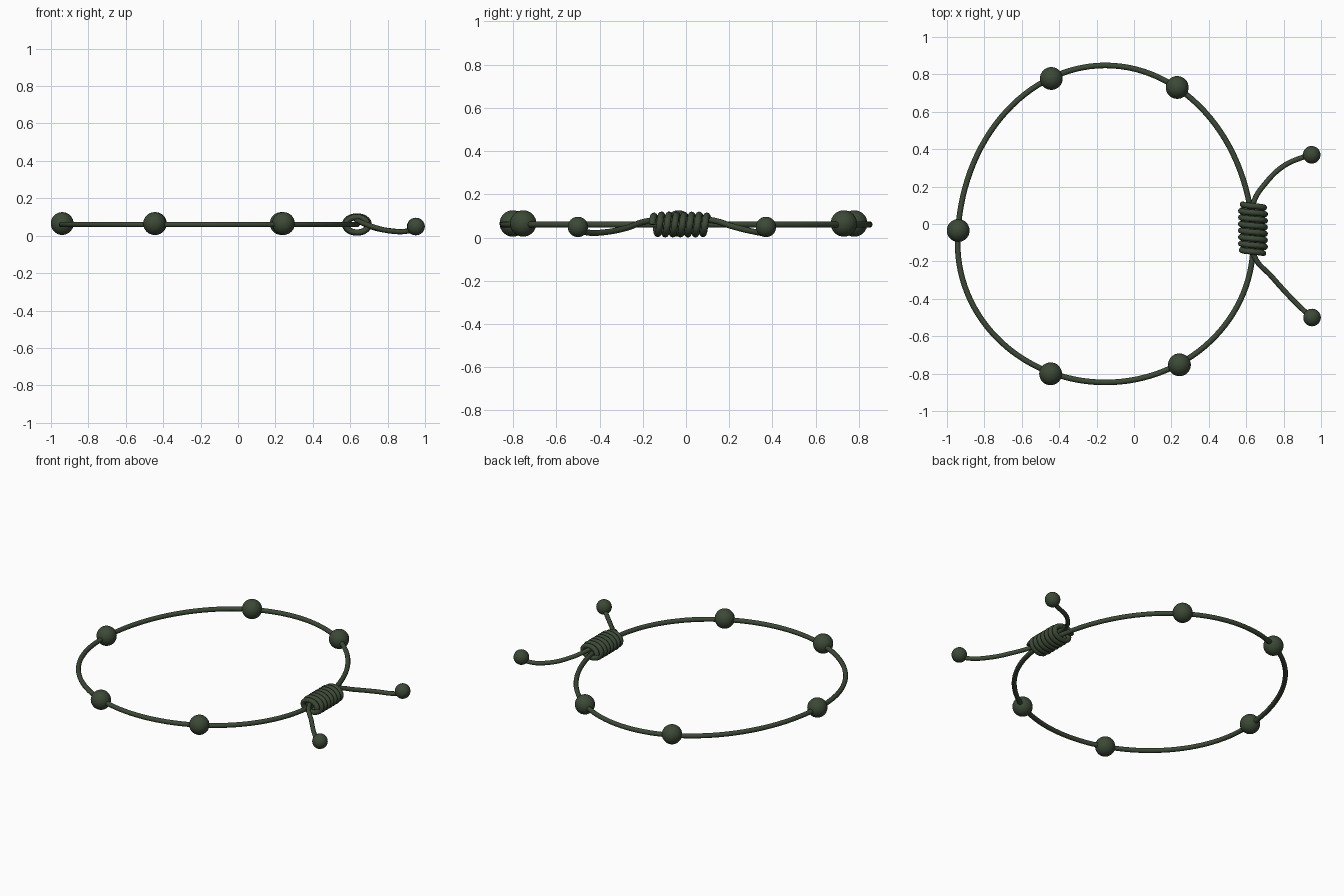
import bpy, math

if "Cube" in bpy.data.objects:
    bpy.data.objects.remove(bpy.data.objects["Cube"])

green = bpy.data.materials.new("dark_green")
green.diffuse_color = (0.045, 0.066, 0.037, 1)
green.use_nodes = True
green.node_tree.nodes["Principled BSDF"].inputs["Base Color"].default_value = green.diffuse_color


def cord(name, points, radius, kind="BEZIER", cyclic=False, res=10):
    """Round cord swept along a list of points, turned into a smooth mesh."""
    cu = bpy.data.curves.new(name, "CURVE")
    cu.dimensions = "3D"
    cu.bevel_depth = radius
    cu.bevel_resolution = 3
    cu.use_fill_caps = True
    cu.resolution_u = res
    s = cu.splines.new(kind)
    if kind == "BEZIER":
        s.bezier_points.add(len(points) - 1)
        for bp, p in zip(s.bezier_points, points):
            bp.co = p
            bp.handle_left_type = bp.handle_right_type = "AUTO"
    else:
        s.points.add(len(points) - 1)
        for sp, p in zip(s.points, points):
            sp.co = (*p, 1)
    s.use_cyclic_u = cyclic
    ob = bpy.data.objects.new(name, cu)
    bpy.context.collection.objects.link(ob)
    bpy.ops.object.select_all(action="DESELECT")
    ob.select_set(True)
    bpy.context.view_layer.objects.active = ob
    bpy.ops.object.convert(target="MESH")
    ob = bpy.context.object
    ob.name = name
    ob.data.materials.clear()
    ob.data.materials.append(green)
    bpy.ops.object.shade_smooth_by_angle(angle=math.radians(50))


def bead(name, loc, radius):
    bpy.ops.mesh.primitive_uv_sphere_add(segments=32, ring_count=16, radius=radius, location=loc)
    ob = bpy.context.object
    ob.name = name
    ob.data.materials.append(green)
    bpy.ops.object.shade_smooth()


# Main egg-shaped loop: two half ellipses, the back one longer
ring = []
for i in range(120):
    a = 2 * math.pi * i / 120
    depth = 0.953 if math.sin(a) > 0 else 0.742
    ring.append((-0.153 + 0.79 * math.cos(a), -0.105 + depth * math.sin(a), 0.06))
cord("loop_cord", ring, 0.015, kind="POLY", cyclic=True)

# Beads threaded on the loop
for i, (x, y) in enumerate([(0.231, 0.73), (-0.442, 0.778), (-0.94, -0.035),
                            (-0.446, -0.801), (0.243, -0.753)]):
    bead(f"loop_bead_{i + 1}", (x, y, 0.065), 0.061)

# Wrapped sliding knot: a flattened helix, slightly tighter at both ends
turns, steps = 7.5, 32
n = int(turns * steps)
coil = []
for i in range(n + 1):
    a = 2 * math.pi * i / steps
    tight = 0.86 + 0.14 * min(1, min(i, n - i) / steps)
    coil.append((0.636 + 0.064 * tight * math.cos(a), -0.157 + 0.262 * i / n,
                 0.06 + 0.044 * tight * math.sin(a)))
cord("knot_coil", coil, 0.016, kind="POLY")

# Loose tails leaving the knot, each ending in a small bead
tails = {
    "back": [(0.636, 0.0, 0.083), (0.64, 0.115, 0.081), (0.705, 0.22, 0.05),
             (0.80, 0.31, 0.028), (0.90, 0.356, 0.024), (0.95, 0.37, 0.038)],
    "front": [(0.636, -0.05, 0.083), (0.645, -0.175, 0.077), (0.735, -0.28, 0.043),
              (0.825, -0.38, 0.024), (0.905, -0.46, 0.024), (0.952, -0.5, 0.038)],
}
for side, pts in tails.items():
    cord(f"{side}_tail", pts, 0.014)
    bead(f"{side}_tail_bead", (pts[-1][0], pts[-1][1], 0.049), 0.047)
